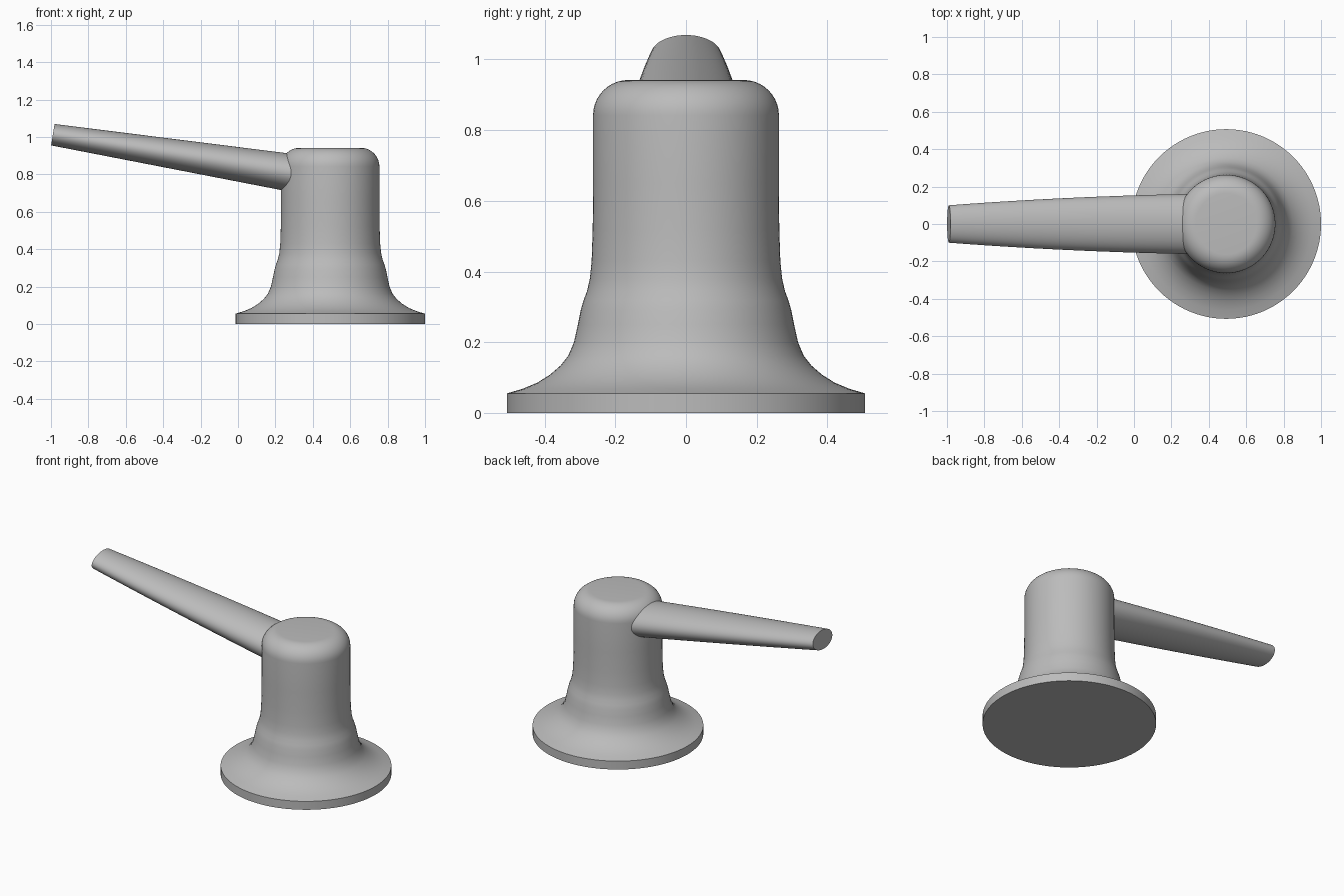
import bpy, bmesh, math
from mathutils import Vector

cube = bpy.data.objects.get("Cube")
if cube:
    bpy.data.objects.remove(cube, do_unlink=True)

grey = bpy.data.materials.new("satin_grey")
grey.use_nodes = True
GREY = (0.5, 0.5, 0.5, 1)
grey.diffuse_color = GREY
grey.node_tree.nodes["Principled BSDF"].inputs["Base Color"].default_value = GREY

AXIS_X = 0.493


def loft(name, rings, angle):
    """Skin a stack of equal rings and cap both ends."""
    bm = bmesh.new()
    loops = [[bm.verts.new(p) for p in ring] for ring in rings]
    n = len(loops[0])
    for a, b in zip(loops, loops[1:]):
        for i in range(n):
            j = (i + 1) % n
            bm.faces.new((a[i], a[j], b[j], b[i]))
    bm.faces.new(loops[0])
    bm.faces.new(loops[-1])
    bmesh.ops.recalc_face_normals(bm, faces=bm.faces)
    mesh = bpy.data.meshes.new(name)
    bm.to_mesh(mesh)
    bm.free()
    mesh.materials.append(grey)
    obj = bpy.data.objects.new(name, mesh)
    bpy.context.collection.objects.link(obj)
    bpy.ops.object.select_all(action='DESELECT')
    obj.select_set(True)
    bpy.context.view_layer.objects.active = obj
    bpy.ops.object.shade_smooth_by_angle(angle=math.radians(angle))
    return obj


def circle(n):
    return [(math.cos(math.tau * i / n), math.sin(math.tau * i / n)) for i in range(n)]


# Flared pedestal: flat disc rim, concave skirt, shoulder, straight barrel
profile = [(0.507, 0), (0.507, 0.055), (0.46, 0.069), (0.42, 0.086), (0.385, 0.108),
           (0.355, 0.134), (0.333, 0.162), (0.317, 0.2), (0.306, 0.25), (0.298, 0.29),
           (0.29, 0.318), (0.28, 0.345), (0.272, 0.38), (0.267, 0.43), (0.264, 0.52),
           (0.263, 0.65)]
# Rounded top edge
FILLET, TOP = 0.1, 0.942
for k in range(11):
    a = math.pi / 2 * k / 10
    profile.append((0.263 - FILLET + FILLET * math.cos(a), TOP - FILLET + FILLET * math.sin(a)))
loft("pedestal_body",
     [[(AXIS_X + r * c, r * s, z) for c, s in circle(96)] for r, z in profile], 35)

# Tapered oval lever, tilted up towards its free end
tip, root = Vector((-0.99, 0, 1.012)), Vector((0.4, 0, 0.79))
along = (root - tip).normalized()
up = Vector((0, 1, 0)).cross(along)
side = Vector((0, 1, 0))
rings = []
for k in range(13):
    t = k / 12
    half_width = 0.1 + 0.105 * t - 0.043 * t * t
    half_height = 0.058 + 0.047 * t
    centre = tip.lerp(root, t)
    rings.append([centre + side * (half_width * c) + up * (half_height * s)
                  for c, s in circle(64)])
loft("lever_handle", rings, 35)
